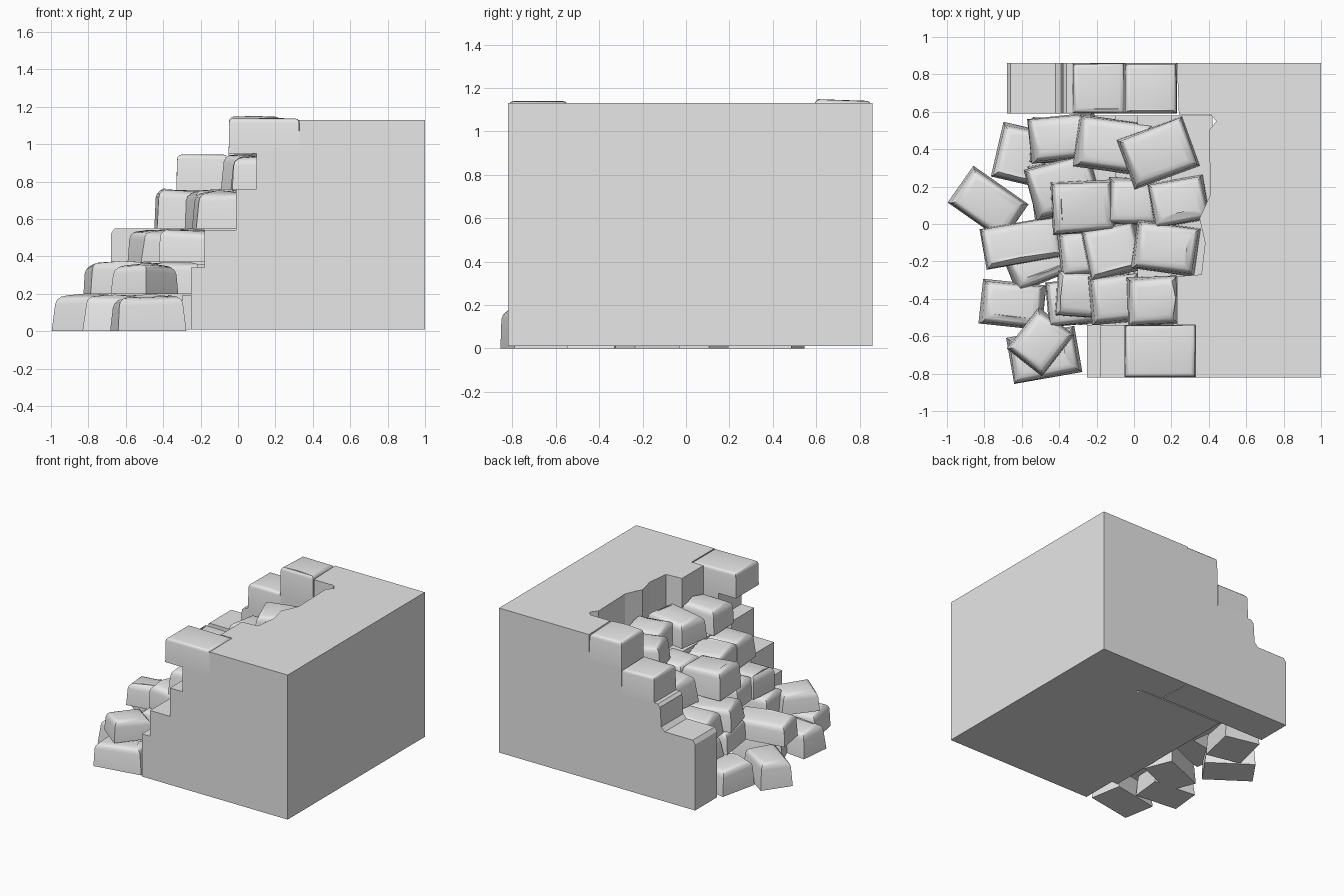
import bpy, bmesh, random
from math import radians
from mathutils import Matrix, Vector

random.seed(7)
if "Cube" in bpy.data.objects:
    bpy.data.objects.remove(bpy.data.objects["Cube"], do_unlink=True)

grey = bpy.data.materials.new("stone_grey")
grey.use_nodes = True
grey.diffuse_color = (0.8, 0.8, 0.8, 1)
grey.node_tree.nodes["Principled BSDF"].inputs["Base Color"].default_value = (0.8, 0.8, 0.8, 1)


def finish(bm, name, smooth=False):
    bmesh.ops.recalc_face_normals(bm, faces=bm.faces)
    mesh = bpy.data.meshes.new(name)
    bm.to_mesh(mesh)
    bm.free()
    mesh.materials.append(grey)
    obj = bpy.data.objects.new(name, mesh)
    bpy.context.collection.objects.link(obj)
    if smooth:
        bpy.ops.object.select_all(action="DESELECT")
        obj.select_set(True)
        bpy.context.view_layer.objects.active = obj
        bpy.ops.object.shade_smooth_by_angle(angle=radians(40))
    return obj


def prism(name, points, offset):
    """Extrude a flat outline of 3D points along an offset."""
    bm = bmesh.new()
    face = bm.faces.new([bm.verts.new(p) for p in points])
    out = bmesh.ops.extrude_face_region(bm, geom=[face])
    moved = [g for g in out["geom"] if isinstance(g, bmesh.types.BMVert)]
    bmesh.ops.translate(bm, verts=moved, vec=offset)
    finish(bm, name)


def stone(name, x, y, sx, sy, z0, z1, turn=0, rough=1.0):
    """Split stone: flat sharp sides, narrowed and rounded uneven top."""
    bm = bmesh.new()
    bmesh.ops.create_cube(bm, size=1)
    h = z1 - z0
    for v in bm.verts:
        top = v.co.z > 0
        k = 1 - rough * random.uniform(0.03, 0.13) if top else 1
        drop = rough * random.uniform(0, 0.03) if top else 0
        v.co = Vector((v.co.x * sx * k, v.co.y * sy * k, h - drop if top else 0))
    top_edges = [e for e in bm.edges if all(v.co.z > h / 2 for v in e.verts)]
    bmesh.ops.bevel(bm, geom=top_edges, offset=0.015 + 0.03 * rough, segments=3,
                    profile=0.5, affect="EDGES")
    crown = max(bm.faces, key=lambda f: f.calc_center_median().z)
    mid = bmesh.ops.poke(bm, faces=[crown])["verts"][0]
    mid.co += Vector((random.uniform(-0.03, 0.03), random.uniform(-0.03, 0.03), 0.012 * rough))
    bm.transform(Matrix.Translation((x, y, z0)) @ Matrix.Rotation(radians(turn), 4, "Z"))
    finish(bm, name, True)


# Solid earth block with a ragged broken face
plan = [(1, -.82), (1, .86), (.23, .86), (.24, .585), (.41, .585), (.44, .55), (.4, .5),
        (.41, .16), (.35, .03), (.38, -.1), (.36, -.27), (.23, -.28), (.23, -.54),
        (.33, -.54), (.33, -.82)]
prism("main_block", [(x, y, .01) for x, y in plan], (0, 0, 1.12))

# Stepped end walls
front = [(.33, .01), (-.25, .01), (-.25, .34), (-.18, .34), (-.18, .54), (-.01, .54),
         (-.01, .76), (.1, .76), (.1, .95), (.33, .95)]
prism("front_end_wall", [(x, -.82, z) for x, z in front], (0, .28, 0))
back = [(.23, .01), (-.68, .01), (-.68, .52), (-.66, .55), (-.42, .55), (-.39, .58),
        (-.38, .73), (-.36, .75), (-.05, .75), (-.05, .94), (.23, .94)]
prism("back_end_wall", [(x, .86, z) for x, z in back], (0, -.27, 0))

# Hidden stepped core that carries the rubble
core = [(.42, .01), (-.3, .01), (-.3, .19), (-.22, .19), (-.22, .36), (-.1, .36), (-.1, .53),
        (.02, .53), (.02, .73), (.2, .73), (.2, .76), (.42, .76)]
prism("rubble_core", [(x, -.54, z) for x, z in core], (0, 1.12, 0))

# Cap stones on the end walls
stone("front_cap_stone", .14, -.68, .38, .28, .95, 1.14, 0, .25)
stone("back_cap_stone", .09, .725, .28, .27, .94, 1.15, 0, .4)
stone("back_step_stone", -.19, .725, .28, .27, .75, .945, 0, .3)

# Rubble courses: bottom height, top height, then x, y, length, width, turn
courses = [
    ("ground", 0, .2, [(-.78, .11, .36, .24, -35), (-.6, .37, .27, .3, -13),
                       (-.5, -.2, .36, .22, 22), (-.65, -.43, .34, .24, -6),
                       (-.48, -.7, .37, .25, 10)]),
    ("lower", .2, .375, [(-.6, -.1, .42, .22, 10), (-.5, -.63, .24, .28, -38),
                         (-.33, -.42, .27, .24, 5), (-.38, .44, .34, .24, -4),
                         (-.4, .18, .3, .3, 8)]),
    ("middle", .37, .55, [(-.24, -.38, .35, .24, -4), (-.25, -.15, .3, .24, 6),
                          (-.38, .46, .36, .24, 6), (-.38, .2, .36, .28, 15)]),
    ("upper", .55, .765, [(-.1, -.4, .27, .26, 5), (-.11, -.14, .3, .27, 12),
                          (-.27, .09, .34, .28, 3), (0, .12, .28, .25, -3),
                          (-.11, .42, .4, .28, -8)]),
    ("top", .755, .95, [(.1, -.41, .27, .26, 2), (.17, -.13, .34, .26, -8),
                        (.24, .12, .3, .24, 10), (.13, .38, .37, .28, 20)]),
]
for label, z0, z1, spots in courses:
    for i, (x, y, sx, sy, turn) in enumerate(spots, 1):
        stone(f"{label}_stone_{i}", x, y, sx, sy, z0, z1, turn)
